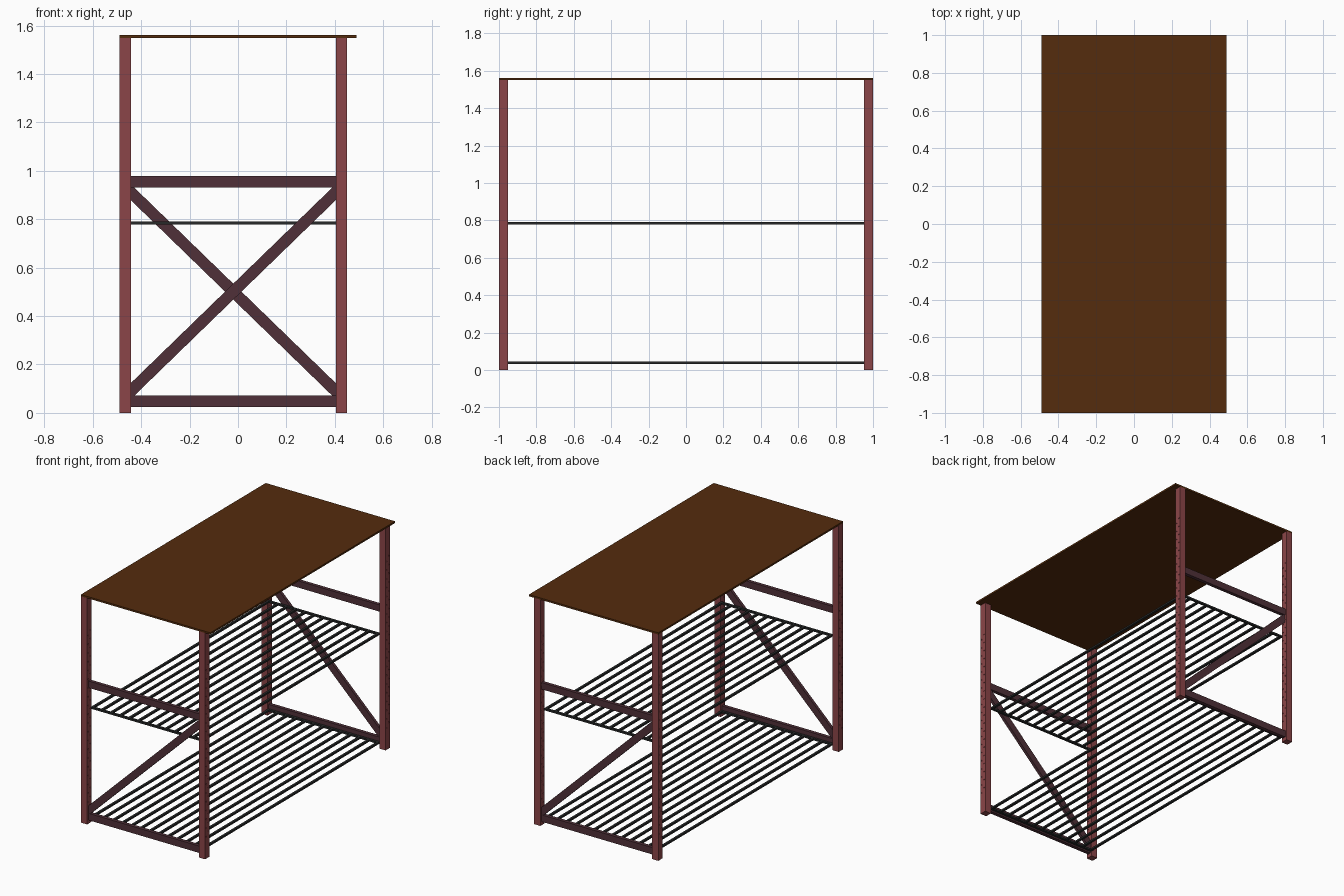
import bpy, bmesh
from mathutils import Matrix, Vector

if "Cube" in bpy.data.objects:
    bpy.data.objects.remove(bpy.data.objects["Cube"])


def material(name, rgb):
    m = bpy.data.materials.new(name)
    m.diffuse_color = (*rgb, 1)
    m.use_nodes = True
    m.node_tree.nodes["Principled BSDF"].inputs["Base Color"].default_value = m.diffuse_color
    return m


POST = material("red_paint", (0.26, 0.06, 0.065))
BRACE = material("dark_red_paint", (0.08, 0.03, 0.04))
WOOD = material("brown_board", (0.09, 0.025, 0.004))
ROD = material("black_wire", (0.02, 0.022, 0.022))


def finish(name, bm, mat=None):
    bmesh.ops.recalc_face_normals(bm, faces=bm.faces)
    me = bpy.data.meshes.new(name)
    bm.to_mesh(me)
    bm.free()
    ob = bpy.data.objects.new(name, me)
    bpy.context.collection.objects.link(ob)
    if mat:
        me.materials.append(mat)
    return ob


def add_box(bm, x0, x1, y0, y1, z0, z1):
    centre = Vector((x0 + x1, y0 + y1, z0 + z1)) / 2
    size = Matrix.Diagonal((x1 - x0, y1 - y0, z1 - z0, 1))
    bmesh.ops.create_cube(bm, size=1, matrix=Matrix.Translation(centre) @ size)


def box(name, mat, *dims):
    bm = bmesh.new()
    add_box(bm, *dims)
    return finish(name, bm, mat)


XL, XR = -0.443, 0.404      # inner faces of the posts
W = 0.047                   # post width
TOP = 1.55                  # post height

# Table top
box("table_top", WOOD, -0.49, 0.49, -1, 1, TOP, 1.562)

# Corner posts with two staggered columns of shallow bolt holes
for side, x0 in (("left", XL - W), ("right", XR)):
    for end, y0 in (("front", -1), ("back", 1 - W)):
        post = box(f"{end}_{side}_post", POST, x0, x0 + W, y0, y0 + W, 0, TOP)
        bm = bmesh.new()
        for x in (x0, x0 + W):
            for col, dy in enumerate((0.012, 0.035)):
                for i in range(20):
                    loc = Vector((x, y0 + dy, 0.15 + 0.06 * i + 0.03 * col))
                    bmesh.ops.create_cone(
                        bm, cap_ends=True, segments=8, radius1=0.004,
                        radius2=0.004, depth=0.016,
                        matrix=Matrix.Translation(loc) @ Matrix.Rotation(1.5708, 4, 'Y'))
        cutter = finish("hole_cutter", bm)
        cutter.hide_render = True
        cutter.hide_set(True)
        mod = post.modifiers.new("bolt_holes", 'BOOLEAN')
        mod.object = cutter
        mod.operation = 'DIFFERENCE'
        mod.solver = 'EXACT'

# End frames: two rails and one diagonal brace, mirrored front to back
for end, yc, za, zb in (("front", -0.976, 0.09, 0.912), ("back", 0.976, 0.912, 0.09)):
    y0, y1 = yc - 0.012, yc + 0.012
    box(f"{end}_lower_rail", BRACE, XL, XR, y0, y1, 0.025, 0.072)
    box(f"{end}_upper_rail", BRACE, XL, XR, y0, y1, 0.932, 0.978)
    bm = bmesh.new()
    h = 0.033
    profile = [(XL, za - h), (XR, zb - h), (XR, zb + h), (XL, za + h)]
    face = bm.faces.new([bm.verts.new((x, y0 + 0.002, z)) for x, z in profile])
    new = bmesh.ops.extrude_face_region(bm, geom=[face])["geom"]
    bmesh.ops.translate(bm, vec=(0, 0.02, 0),
                        verts=[v for v in new if isinstance(v, bmesh.types.BMVert)])
    finish(f"{end}_diagonal_brace", bm, BRACE)

# Wire shelves: long rods with a cross bar at each end
N, RW, RH = 13, 0.016, 0.012
for name, z in (("lower_shelf", 0.039), ("middle_shelf", 0.784)):
    bm = bmesh.new()
    for i in range(N):
        x = XL + (XR - XL - RW) * i / (N - 1)
        add_box(bm, x, x + RW, -0.953, 0.953, z - RH / 2, z + RH / 2)
    for s in (-1, 1):
        add_box(bm, XL, XR, s * 0.953 - RW / 2, s * 0.953 + RW / 2,
                z - RH / 2, z + RH / 2)
    finish(name, bm, ROD)
